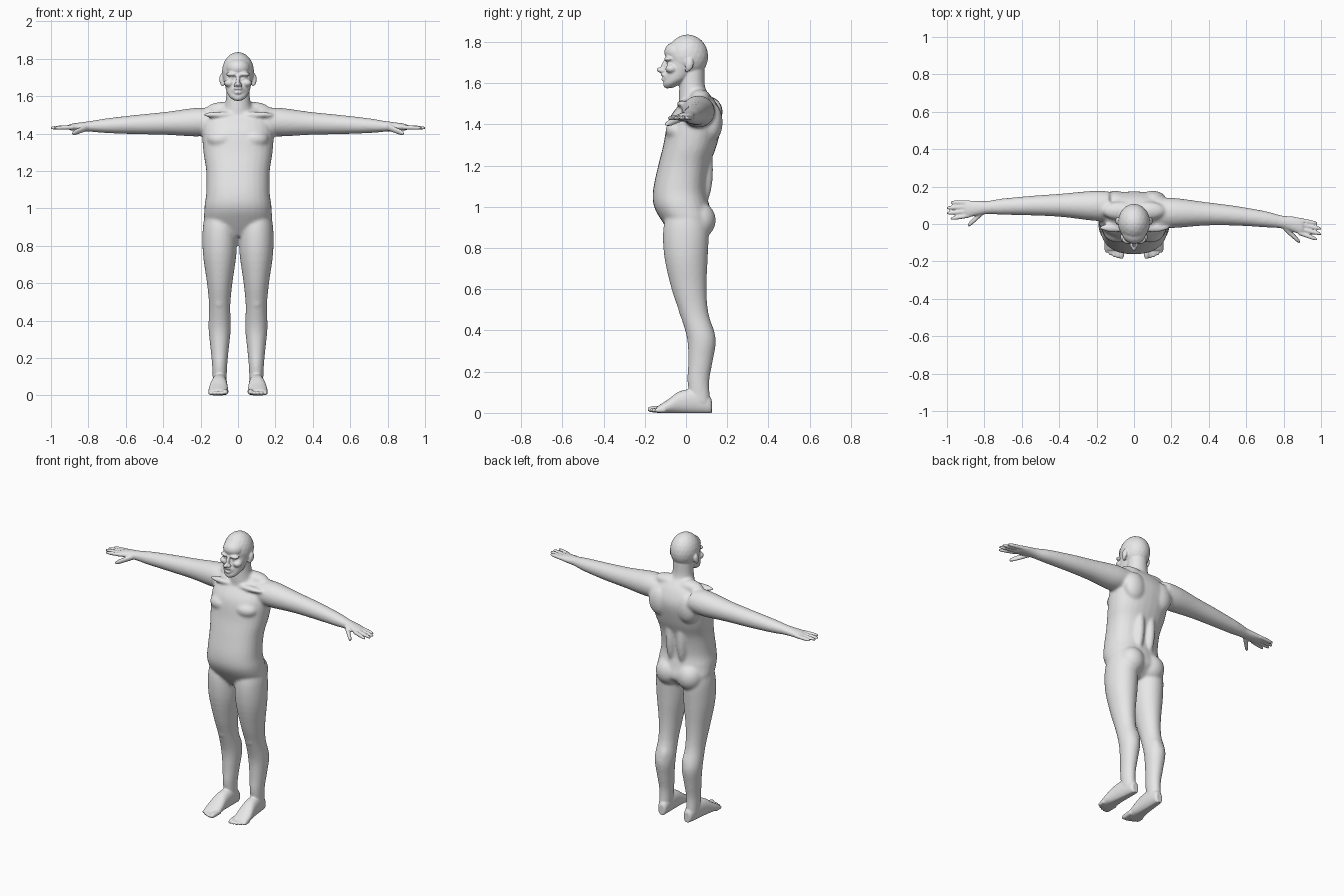
import bpy, bmesh, math
from mathutils import Matrix, Vector

if "Cube" in bpy.data.objects:
    bpy.data.objects.remove(bpy.data.objects["Cube"])

SIDES = (1, -1)


def spline(rows, steps=4):
    """Smoothly interpolate cross-section rows."""
    padded = [rows[0], *rows, rows[-1]]
    result = []
    for before, start, end, after in zip(padded, padded[1:], padded[2:], padded[3:]):
        for step in range(steps):
            t = step / steps
            result.append([
                q + t * (r - p) / 2 + t * t * (p - 2.5 * q + 2 * r - s / 2)
                + t ** 3 * (1.5 * (q - r) + (s - p) / 2)
                for p, q, r, s in zip(before, start, end, after)])
    return result + [list(rows[-1])]


def loft(bm, axis, rows, side=1, power=2, count=28):
    """Closed tube; a row is position, two centre values, two radii."""
    across, along = [i for i in range(3) if i != axis]
    rings = []
    for position, centre_a, centre_b, radius_a, radius_b in spline(rows):
        ring = []
        for step in range(count):
            angle = math.tau * step / count
            cosine, sine = math.cos(angle), math.sin(angle)
            point = Vector()
            point[axis] = position
            point[across] = centre_a + radius_a * math.copysign(abs(cosine) ** (2 / power), cosine)
            point[along] = centre_b + radius_b * math.copysign(abs(sine) ** (2 / power), sine)
            point.x *= side
            point.z = max(point.z, 0)
            ring.append(bm.verts.new(point))
        rings.append(ring)
    for lower, upper in zip(rings, rings[1:]):
        for step in range(count):
            following = (step + 1) % count
            bm.faces.new((lower[step], lower[following], upper[following], upper[step]))
    bm.faces.new(rings[0])
    bm.faces.new(rings[-1])


def column(bm, x, rows, side=1, power=2):
    """Upright tube at a fixed x; a row is height, depth, two radii."""
    loft(bm, 2, [(z, x, y, width, depth) for z, y, width, depth in rows], side, power)


def digit(bm, axis, base, tip, radius, side):
    """Tapering finger or toe with a rounded end."""
    rows = []
    for part, scale in ((0, 1), (.5, .95), (.8, .85), (1, .5)):
        centre = Vector(base).lerp(Vector(tip), part)
        position = centre[axis]
        others = [centre[i] for i in range(3) if i != axis]
        rows.append((position, *others, radius * scale, radius * scale))
    loft(bm, axis, rows, side, count=14)


def blobs(bm, masses, sides, tilt=0):
    """Named ellipsoids, given by centre and radii, on the listed sides."""
    turn = Matrix.Rotation(math.radians(tilt), 4, 'X')
    for (x, y, z), radii in masses.values():
        for side in sides:
            place = Matrix.Translation((side * x, y, z))
            bmesh.ops.create_icosphere(bm, subdivisions=3, radius=1,
                                       matrix=place @ turn @ Matrix.Diagonal((*radii, 1)))


def skin(name, bm, voxel, passes):
    """Fuse overlapping volumes into one smooth surface."""
    bmesh.ops.recalc_face_normals(bm, faces=bm.faces)
    mesh = bpy.data.meshes.new(name)
    bm.to_mesh(mesh)
    bm.free()
    obj = bpy.data.objects.new(name, mesh)
    bpy.context.collection.objects.link(obj)
    remesh = obj.modifiers.new("fuse", 'REMESH')
    remesh.mode = 'VOXEL'
    remesh.voxel_size = voxel
    soften = obj.modifiers.new("soften", 'SMOOTH')
    soften.factor = .5
    soften.iterations = passes
    bpy.context.view_layer.update()
    depsgraph = bpy.context.evaluated_depsgraph_get()
    result = bpy.data.meshes.new_from_object(obj.evaluated_get(depsgraph))
    obj.modifiers.clear()
    obj.data = result
    return obj


def arm_depth(x, side):
    """The left arm sweeps forward, the right arm stays back."""
    return .06 - .1 * x ** 3 if side > 0 else .1 - .08 * (x - .4) ** 2


def arm_height(x):
    return 1.47 - .04 * x


# Torso and neck
trunk = bmesh.new()
column(trunk, 0, [
    (.85, 0, .06, .06), (.92, .01, .17, .12), (1, -.02, .18, .135),
    (1.08, -.03, .17, .13), (1.2, -.01, .17, .125), (1.3, .02, .185, .13),
    (1.42, .045, .19, .13), (1.5, .06, .16, .09), (1.55, .06, .08, .05)], power=2.3)
column(trunk, 0, [(1.46, .05, .09, .08), (1.52, .045, .08, .08),
                  (1.58, .03, .065, .063), (1.68, .03, .06, .06)])

# Muscle masses
blobs(trunk, {
    "chest": ((.085, -.04, 1.37), (.08, .06, .05)),
    "seat": ((.076, .06, .935), (.084, .085, .09)),
    "shoulder blade": ((.1, .125, 1.41), (.075, .053, .095)),
    "back muscle": ((.04, .085, 1.18), (.035, .047, .17)),
    "neck base": ((.075, .07, 1.53), (.095, .05, .04)),
    "calf": ((.085, .09, .37), (.04, .05, .085)),
    "knee": ((.1, 0, .5), (.035, .037, .045)),
    "collar bone": ((.1, -.02, 1.5), (.09, .025, .017)),
}, SIDES)

# Legs and arms
for side in SIDES:
    column(trunk, .098, [
        (1, 0, .07, .08), (.9, 0, .09, .11), (.76, 0, .09, .106), (.6, .015, .068, .085),
        (.48, .04, .057, .07), (.36, .075, .06, .07), (.25, .07, .049, .06),
        (.15, .06, .04, .053), (.04, .07, .036, .05)], side)
    loft(trunk, 0, [
        (x, arm_depth(x, side), arm_height(x), depth, height) for x, depth, height in (
            (.13, .08, .07), (.22, .08, .077), (.38, .063, .062), (.54, .053, .052),
            (.7, .044, .04), (.78, .036, .03), (.83, .04, .025),
            (.88, .047, .02), (.91, .042, .015))], side)

core = skin("core", trunk, .008, 8)
figure = bmesh.new()
figure.from_mesh(core.data)
bpy.data.objects.remove(core)

for side in SIDES:
    # Fingers and thumb
    for index in range(4):
        spread = .035 - .023 * index
        reach = 1.01 - .02 * abs(index - 1.5)
        base = (.88, arm_depth(.9, side) + spread, arm_height(.9))
        tip = (reach, arm_depth(1, side) + spread * 1.25, arm_height(1))
        digit(figure, 0, base, tip, .0125, side)
    palm = arm_depth(.87, side)
    digit(figure, 0, (.8, palm - .01, 1.435), (.887, palm - .09, 1.4), .018, side)

    # Feet: flat soles, rows of position, half width and height
    loft(figure, 1, [
        (y, .1 - .06 * y, height / 2, width, height * .55) for y, width, height in (
            (.125, .02, .06), (.11, .03, .08), (.05, .038, .11),
            (-.03, .045, .1), (-.09, .052, .06), (-.14, .046, .03))], side, power=2.2)

    # Toes
    for index in range(5):
        x = .067 + .02 * index
        radius = .012 if index else .017
        digit(figure, 1, (x, -.1, radius * 1.2), (x, .002 * index ** 2 - .185, radius),
              radius, side)

# Jaw and skull
column(figure, 0, [(1.577, -.083, .022, .02), (1.595, -.07, .044, .04), (1.62, -.045, .06, .06),
                   (1.66, -.025, .07, .075), (1.7, -.01, .077, .08), (1.74, 0, .08, .085)])
blobs(figure, {
    "skull": ((0, .008, 1.73), (.086, .1, .106)),
    "forehead": ((0, -.04, 1.75), (.066, .066, .053)),
    "nose tip": ((0, -.126, 1.664), (.013, .018, .013)),
    "muzzle": ((0, -.08, 1.63), (.04, .032, .036)),
    "upper lip": ((0, -.107, 1.64), (.025, .016, .007)),
    "lower lip": ((0, -.105, 1.618), (.02, .016, .008)),
    "chin": ((0, -.09, 1.59), (.025, .02, .016)),
}, [1])
blobs(figure, {"nose bridge": ((0, -.106, 1.685), (.011, .014, .036))}, [1], tilt=-20)

# Paired features
blobs(figure, {
    "brow": ((.03, -.085, 1.717), (.034, .022, .012)),
    "eye": ((.032, -.08, 1.695), (.015, .013, .01)),
    "cheek": ((.046, -.07, 1.67), (.028, .03, .022)),
    "nostril": ((.013, -.113, 1.66), (.01, .014, .01)),
}, SIDES)
blobs(figure, {
    "ear": ((.087, .016, 1.69), (.013, .02, .032)),
    "ear lobe": ((.082, .006, 1.665), (.01, .01, .014)),
}, SIDES, tilt=-12)

# One continuous skin and its colour
body = skin("body", figure, .005, 4)
body.data.shade_smooth()
grey = bpy.data.materials.new("plain grey")
grey.use_nodes = True
colour = (.8, .8, .8, 1)
grey.diffuse_color = colour
grey.node_tree.nodes["Principled BSDF"].inputs["Base Color"].default_value = colour
body.data.materials.clear()
body.data.materials.append(grey)
